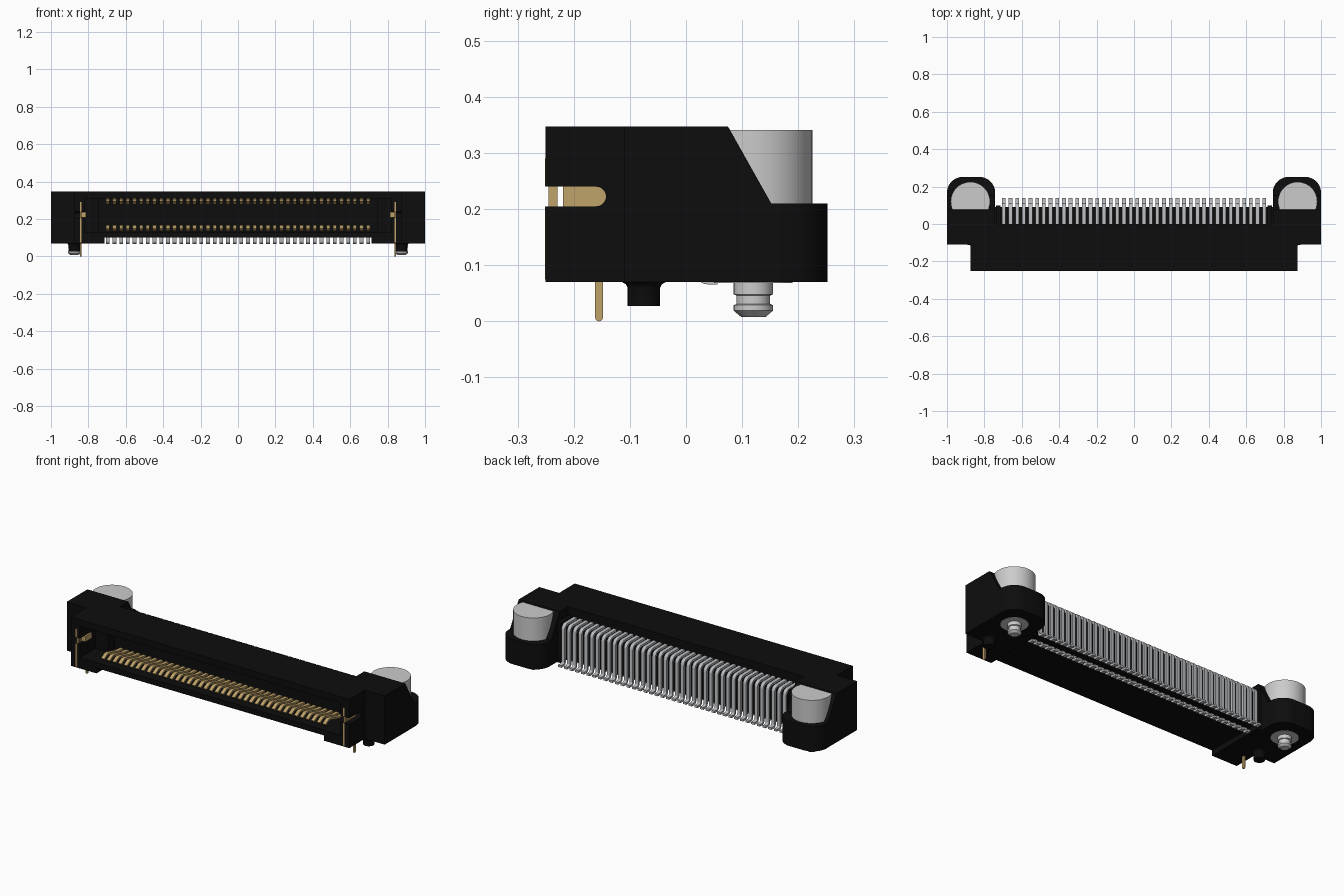
import bpy, bmesh, math
from mathutils import Vector

if "Cube" in bpy.data.objects:
    bpy.data.objects.remove(bpy.data.objects["Cube"])


def material(name, rgb):
    m = bpy.data.materials.new(name)
    m.diffuse_color = (*rgb, 1)
    m.use_nodes = True
    m.node_tree.nodes["Principled BSDF"].inputs["Base Color"].default_value = m.diffuse_color
    return m


BLACK = material("black plastic", (0.004, 0.004, 0.004))
STEEL = material("light steel", (0.60, 0.60, 0.60))
TIN = material("tin plating", (0.50, 0.51, 0.53))
BRASS = material("gold plating", (0.52, 0.36, 0.14))


def finish(bm, name, mat, smooth=False):
    bmesh.ops.recalc_face_normals(bm, faces=bm.faces)
    me = bpy.data.meshes.new(name)
    bm.to_mesh(me)
    bm.free()
    me.materials.append(mat)
    ob = bpy.data.objects.new(name, me)
    bpy.context.collection.objects.link(ob)
    if smooth:
        bpy.ops.object.select_all(action='DESELECT')
        bpy.context.view_layer.objects.active = ob
        ob.select_set(True)
        bpy.ops.object.shade_smooth_by_angle(angle=math.radians(35))
    return ob


def prism(bm, profile, x0, x1):
    """Extrude a (y, z) outline along x."""
    a = [bm.verts.new((x0, y, z)) for y, z in profile]
    b = [bm.verts.new((x1, y, z)) for y, z in profile]
    bm.faces.new(a)
    bm.faces.new(b[::-1])
    n = len(a)
    for i in range(n):
        j = (i + 1) % n
        bm.faces.new((a[i], b[i], b[j], a[j]))


def box(bm, x0, x1, y0, y1, z0, z1):
    prism(bm, [(y0, z0), (y1, z0), (y1, z1), (y0, z1)], x0, x1)


def arc(cy, cz, r, a0, a1, n=5):
    return [(cy + r * math.cos(math.radians(a0 + (a1 - a0) * i / n)),
             cz + r * math.sin(math.radians(a0 + (a1 - a0) * i / n))) for i in range(n + 1)]


def ribbon(path, t):
    """Thicken a (y, z) path into a closed outline."""
    pts = [Vector(p) for p in path]
    left, right = [], []
    for i, p in enumerate(pts):
        d = (pts[min(i + 1, len(pts) - 1)] - pts[max(i - 1, 0)]).normalized()
        n = Vector((-d.y, d.x)) * t / 2
        left.append(tuple(p + n))
        right.append(tuple(p - n))
    return left + right[::-1]


def lathe(bm, profile, cx, cy, sides=40):
    """Revolve an (r, z) outline about a vertical axis."""
    rings = []
    for r, z in profile:
        if r == 0:
            rings.append([bm.verts.new((cx, cy, z))] * sides)
        else:
            rings.append([bm.verts.new((cx + r * math.cos(2 * math.pi * k / sides),
                                        cy + r * math.sin(2 * math.pi * k / sides), z))
                          for k in range(sides)])
    for a, b in zip(rings, rings[1:]):
        for k in range(sides):
            j = (k + 1) % sides
            bm.faces.new(list(dict.fromkeys((a[k], a[j], b[j], b[k]))))


PINS, PITCH, WIDTH = 40, 0.0357, 0.02


def pin_row(name, path, t, width, mat, smooth=False):
    bm = bmesh.new()
    outline = ribbon(path, t)
    for i in range(PINS):
        x = (i - (PINS - 1) / 2) * PITCH
        prism(bm, outline, x - width / 2, x + width / 2)
    finish(bm, name, mat, smooth)


# Socket housing: walls around an open front cavity, lower rear block
bm = bmesh.new()
box(bm, -0.875, 0.875, -0.25, 0.0, 0.31, 0.347)
box(bm, -0.875, 0.875, -0.25, 0.0, 0.10, 0.13)
box(bm, -0.82, 0.82, -0.05, 0.0, 0.13, 0.31)
box(bm, -0.75, 0.75, 0.0, 0.092, 0.10, 0.275)
finish(bm, "housing_shell", BLACK)

# Housing ends: slotted side walls, raised feet, pin guard walls
slot = [(-0.25, 0.205)] + arc(-0.160, 0.2225, 0.0175, -90, 90, 10) + [(-0.25, 0.24)]
end_outline = [(-0.25, 0.07)] + slot + [(-0.25, 0.347), (0, 0.347), (0, 0.07)]
for s, side in ((-1, "left"), (1, "right")):
    bm = bmesh.new()
    prism(bm, end_outline, s * 0.82, s * 0.875)
    box(bm, s * 0.715, s * 0.82, -0.25, 0.0, 0.07, 0.105)
    box(bm, s * 0.715, s * 0.738, 0.0, 0.10, 0.07, 0.30)
    finish(bm, side + "_housing_end", BLACK)

    # Mounting ear with a sloped back and rounded rear corners
    bm = bmesh.new()
    prism(bm, [(-0.11, 0.07), (0.252, 0.07), (0.252, 0.21), (0.152, 0.21),
               (0.075, 0.347), (-0.11, 0.347)], s * 0.742, s * 1.0)
    corners = [e for e in bm.edges if all(v.co.y > 0.25 for v in e.verts)
               and abs(e.verts[0].co.z - e.verts[1].co.z) > 0.1]
    bmesh.ops.bevel(bm, geom=corners, offset=0.085, segments=8, profile=0.5, affect='EDGES')
    finish(bm, side + "_mounting_ear", BLACK, True)

    # Plastic alignment peg
    bm = bmesh.new()
    lathe(bm, [(0, 0.027), (0.029, 0.027), (0.029, 0.06), (0.032, 0.066),
               (0.039, 0.07), (0, 0.08)], s * 0.875, -0.075, 24)
    finish(bm, side + "_alignment_peg", BLACK, True)

    # Steel standoff with grooved tail under the ear
    bm = bmesh.new()
    lathe(bm, [(0, 0.008), (0.022, 0.008), (0.035, 0.019), (0.035, 0.029), (0.030, 0.031),
               (0.030, 0.046), (0.035, 0.048), (0.035, 0.0685), (0.07, 0.0685), (0.07, 0.12),
               (0.105, 0.12), (0.105, 0.341), (0, 0.341)], s * 0.875, 0.12)
    finish(bm, side + "_standoff", STEEL, True)

    # Gold latch plate in the side wall, with inward spring and solder leg
    bm = bmesh.new()
    xa, xb = s * 0.836, s * 0.845
    box(bm, xa, xb, -0.2512, -0.14, 0.075, 0.205)
    box(bm, xa, xb, -0.2512, -0.14, 0.24, 0.29)
    box(bm, xa, xb, -0.245, -0.229, 0.203, 0.242)
    box(bm, xa, xb, -0.219, -0.14, 0.203, 0.242)
    box(bm, s * 0.812, xa, -0.21, -0.15, 0.208, 0.238)
    prism(bm, [(-0.162, 0.08)] + arc(-0.155, 0.007, 0.007, 180, 360, 8) + [(-0.148, 0.08)], xa, xb)
    finish(bm, side + "_latch_plate", BRASS)

# Gold spring contacts inside the socket
lower = [(-0.04, 0.137), (-0.10, 0.142), (-0.175, 0.162), (-0.19, 0.162), (-0.22, 0.145)]
pin_row("lower_contacts", lower, 0.010, WIDTH, BRASS)
pin_row("upper_contacts", [(y, 0.445 - z) for y, z in lower], 0.010, WIDTH, BRASS)

# Tin-plated tails: tall outer row and short inner row
tail = [(-0.01, 0.293)] + arc(0.08, 0.268, 0.025, 90, 0) + arc(0.12, 0.088, 0.015, 180, 270) + [(0.14, 0.073)]
pin_row("outer_tails", tail, 0.012, WIDTH, TIN, True)
inner = [(0.026, 0.13)] + arc(0.038, 0.084, 0.012, 180, 270) + [(0.056, 0.072)]
pin_row("inner_tails", inner, 0.012, WIDTH, TIN, True)
